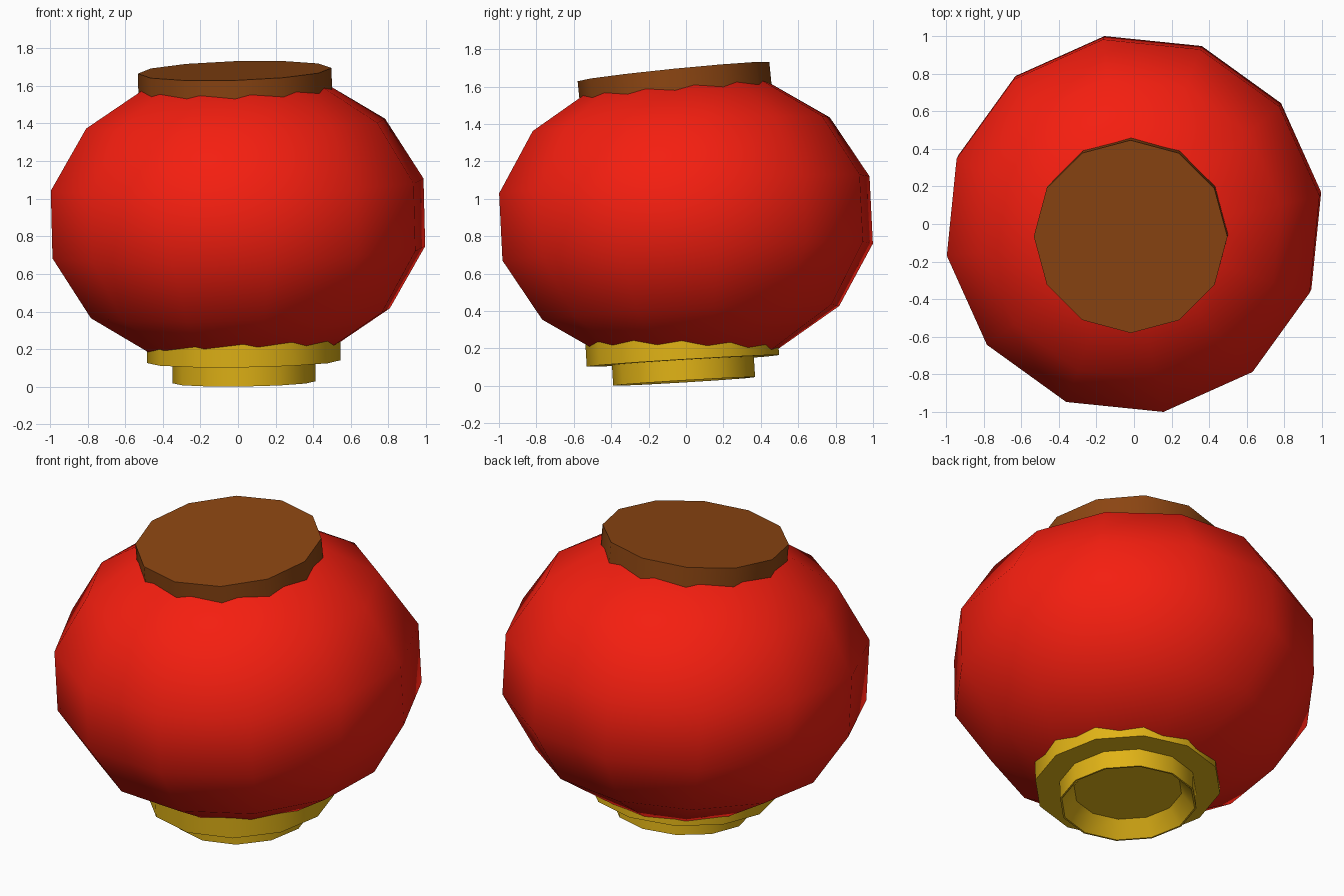
import bpy, bmesh, math
from mathutils import Vector, Matrix

if "Cube" in bpy.data.objects:
    bpy.data.objects.remove(bpy.data.objects["Cube"])


def material(name, color):
    m = bpy.data.materials.new(name)
    m.diffuse_color = (*color, 1)
    m.use_nodes = True
    m.node_tree.nodes["Principled BSDF"].inputs["Base Color"].default_value = m.diffuse_color
    return m


def lathe(name, profile, origin, axis, phase, mat, sides=12):
    """Spin (radius, height) points about a tilted axis, closing both ends."""
    bm = bmesh.new()
    rings = []
    for r, h in profile:
        angles = [phase + 2 * math.pi * i / sides for i in range(sides)]
        rings.append([bm.verts.new((r * math.cos(a), r * math.sin(a), h)) for a in angles])
    for lo, hi in zip(rings, rings[1:]):
        for i in range(sides):
            j = (i + 1) % sides
            bm.faces.new((lo[i], lo[j], hi[j], hi[i]))
    bm.faces.new(rings[0][::-1])
    bm.faces.new(rings[-1])
    bmesh.ops.recalc_face_normals(bm, faces=bm.faces)
    mesh = bpy.data.meshes.new(name)
    bm.to_mesh(mesh)
    bm.free()
    mesh.materials.append(mat)
    ob = bpy.data.objects.new(name, mesh)
    bpy.context.collection.objects.link(ob)
    tilt = Vector((0, 0, 1)).rotation_difference(Vector(axis).normalized())
    ob.matrix_world = Matrix.Translation(origin) @ tilt.to_matrix().to_4x4()
    bpy.ops.object.select_all(action='DESELECT')
    ob.select_set(True)
    bpy.context.view_layer.objects.active = ob
    bpy.ops.object.shade_smooth_by_angle(angle=math.radians(45))
    return ob


red = material("red_paper", (0.91, 0.013, 0.005))
brown = material("brown_wood", (0.26, 0.06, 0.006))
gold = material("gold_trim", (0.75, 0.45, 0.008))

# Squashed round body, cut flat under the cap and above the base
lats = [math.radians(d * 180 / 7) for d in (-2.5, -1.5, -0.5, 0.5, 1.5, 2.5)]
lathe("lantern_body", [(1.03 * math.cos(a), 0.81 * math.sin(a)) for a in lats],
      (0, 0, 0.895), (-0.025, -0.05, 1), math.radians(9.2), red)

# Flat lid, its lower wall sunk into the body
lathe("top_cap", [(0.515, -0.15), (0.515, 0)],
      (-0.018, -0.067, 1.68), (-0.03, -0.1, 1), 0, brown)

# Stepped base: recessed underside, narrow foot, wide collar
lathe("base", [(0.30, 0.09), (0.37, 0), (0.38, 0), (0.38, 0.11), (0.515, 0.11), (0.515, 0.235)],
      (0.033, -0.01, 0.024), (-0.015, -0.06, 1), 0, gold)
